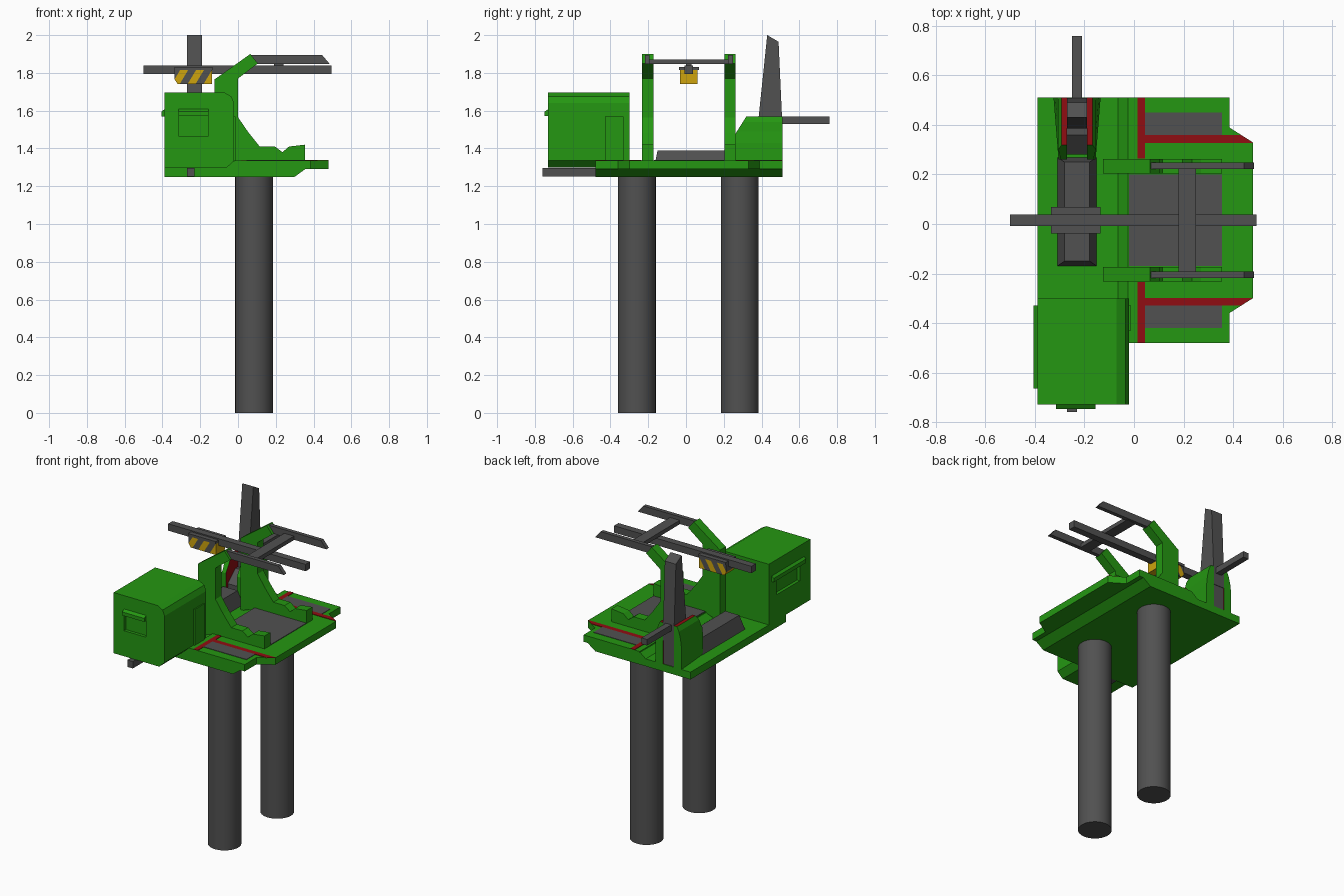
import bpy, bmesh, math
from mathutils import Vector

if "Cube" in bpy.data.objects:
    bpy.data.objects.remove(bpy.data.objects["Cube"])

CY = 0.015   # symmetry line of the deck


def mat(name, col):
    m = bpy.data.materials.new(name)
    m.diffuse_color = (*col, 1)
    m.use_nodes = True
    m.node_tree.nodes["Principled BSDF"].inputs["Base Color"].default_value = m.diffuse_color
    return m


GREEN = mat("green paint", (0.018, 0.31, 0.006))
GRAY = mat("dark gray metal", (0.082, 0.082, 0.082))
RED = mat("red stripe", (0.28, 0.004, 0.006))
YELLOW = mat("hazard yellow", (0.62, 0.37, 0.004))


def finish(bm, name, *mats):
    bmesh.ops.recalc_face_normals(bm, faces=bm.faces)
    me = bpy.data.meshes.new(name)
    bm.to_mesh(me)
    bm.free()
    ob = bpy.data.objects.new(name, me)
    bpy.context.collection.objects.link(ob)
    for m in mats:
        me.materials.append(m)
    return ob


def prism(pts, axis, a, b):
    """Extrude a 2D profile from a to b: axis y takes (x,z), z takes (x,y), x takes (y,z)."""
    place = {'x': lambda p, t: (t, p[0], p[1]),
             'y': lambda p, t: (p[0], t, p[1]),
             'z': lambda p, t: (p[0], p[1], t)}[axis]
    bm = bmesh.new()
    lo = [bm.verts.new(place(p, a)) for p in pts]
    hi = [bm.verts.new(place(p, b)) for p in pts]
    bm.faces.new(lo)
    bm.faces.new(hi)
    for i in range(len(pts)):
        j = (i + 1) % len(pts)
        bm.faces.new((lo[i], lo[j], hi[j], hi[i]))
    bmesh.ops.recalc_face_normals(bm, faces=bm.faces)
    return bm


def box(name, x0, x1, y0, y1, z0, z1, m):
    return finish(prism([(x0, y0), (x1, y0), (x1, y1), (x0, y1)], 'z', z0, z1), name, m)


def both(pts):
    """Mirror an xy outline across the symmetry line."""
    return [(x, 2 * CY - y) for x, y in pts]


# legs
for side, y in (("front", -0.26), ("back", 0.285)):
    n = 32
    ring = [(0.085 + 0.1 * math.cos(2 * math.pi * i / n), y + 0.1 * math.sin(2 * math.pi * i / n))
            for i in range(n)]
    leg = finish(prism(ring, 'z', 0, 1.27), side + "_leg", GRAY)
    for p in leg.data.polygons:
        p.use_smooth = abs(p.normal.z) < 0.5

# platform: low base with a sloped step, and the pointed upper deck
finish(prism([(-0.39, 1.25), (0.30, 1.25), (0.355, 1.29), (0.355, 1.33), (-0.025, 1.33),
              (-0.065, 1.298), (-0.39, 1.298)], 'y', -0.48, 0.51), "platform_base", GREEN)
half = [(-0.022, 0.51), (0.385, 0.51), (0.385, 0.39), (0.48, 0.33)]
finish(prism(half + both(half)[::-1], 'z', 1.29, 1.335), "platform_deck", GREEN)

# deck markings and panels
box("deck_center_panel", -0.02, 0.355, -0.17, 0.20, 1.334, 1.339, GRAY)
cross = [(0.015, 0.265), (0.045, 0.265), (0.045, 0.51), (0.015, 0.51)]
along = [(0.045, 0.328), (0.48, 0.328), (0.432, 0.36), (0.045, 0.36)]
panel = [(0.045, 0.36), (0.355, 0.36), (0.355, 0.45), (0.045, 0.45)]
for name, pts, m in (("red_cross_stripe", cross, RED), ("red_long_stripe", along, RED),
                     ("deck_side_panel", panel, GRAY)):
    finish(prism(pts, 'z', 1.334, 1.338), name + "_back", m)
    finish(prism(both(pts), 'z', 1.334, 1.338), name + "_front", m)

# cabin with two recessed windows
cabin = finish(prism([(-0.39, 1.298), (-0.06, 1.298), (-0.02, 1.335), (-0.02, 1.64),
                      (-0.035, 1.675), (-0.07, 1.695), (-0.39, 1.695)], 'y', -0.73, -0.30),
               "cabin", GREEN)
for name, dims in (("front_window_cutter", (-0.315, -0.155, -0.80, -0.71, 1.465, 1.575)),
                   ("side_window_cutter", (-0.45, -0.37, -0.62, -0.38, 1.465, 1.575))):
    c = box(name, *dims, GREEN)
    c.hide_render = True
    c.hide_viewport = True
    mod = cabin.modifiers.new(name, 'BOOLEAN')
    mod.operation = 'DIFFERENCE'
    mod.solver = 'EXACT'
    mod.object = c
finish(prism([(-0.72, 1.615), (-0.748, 1.595), (-0.748, 1.572), (-0.72, 1.572)],
             'x', -0.315, -0.155), "front_visor", GREEN)
finish(prism([(-0.38, 1.615), (-0.405, 1.595), (-0.405, 1.57), (-0.38, 1.57)],
             'y', -0.665, -0.33), "side_visor", GREEN)
box("cabin_door", -0.03, -0.012, -0.43, -0.33, 1.33, 1.57, GREEN)
box("cabin_lower_rod", -0.27, -0.23, -0.76, -0.47, 1.252, 1.297, GRAY)

# curved side arms carrying gray rails
arm = [(-0.125, 1.29), (-0.125, 1.765), (0.065, 1.90), (0.105, 1.85), (0.0, 1.77), (0.0, 1.565),
       (0.055, 1.485), (0.115, 1.41), (0.195, 1.41), (0.235, 1.38), (0.27, 1.41), (0.355, 1.42),
       (0.355, 1.33), (-0.02, 1.33)]
rail = [(0.06, 1.895), (0.445, 1.895), (0.485, 1.848), (0.10, 1.848)]
for side, s in (("front", -1), ("back", 1)):
    finish(prism(arm, 'y', CY + s * 0.188, CY + s * 0.248), side + "_arm", GREEN)
    finish(prism(rail, 'y', CY + s * 0.207, CY + s * 0.233), side + "_rail", GRAY)
box("rail_crossbar", 0.18, 0.25, CY - 0.22, CY + 0.22, 1.846, 1.872, GRAY)
box("crossbar_mount", 0.19, 0.24, CY - 0.015, CY + 0.015, 1.83, 1.85, GRAY)

# long central bar with hazard-striped block
box("long_bar", -0.5, 0.495, CY - 0.023, CY + 0.023, 1.795, 1.84, GRAY)
box("hazard_block_cap", -0.335, -0.135, CY - 0.053, CY + 0.053, 1.815, 1.832, GRAY)
bm = prism([(-0.335, 1.825), (-0.335, 1.765), (-0.32, 1.742), (-0.137, 1.742), (-0.137, 1.825)],
           'y', CY - 0.047, CY + 0.047)
SL = 0.6
for i in range(-2, 8):
    bmesh.ops.bisect_plane(bm, geom=bm.verts[:] + bm.edges[:] + bm.faces[:],
                           plane_co=(-0.35 + i * 0.042, 0, 1.742), plane_no=(1, 0, -SL))
for f in bm.faces:
    c = f.calc_center_median()
    k = math.floor((c.x - SL * (c.z - 1.742) + 0.35) / 0.042)
    f.material_index = k % 2
    if abs(f.normal.x) > 0.9 and c.x > -0.2:
        f.material_index = 0
finish(bm, "hazard_block", YELLOW, GRAY)

# low equipment trough on the left floor
bm = prism([(-0.31, -0.17), (-0.15, -0.17), (-0.15, 0.27), (-0.31, 0.27)], 'z', 1.295, 1.39)
for v in bm.verts:
    if v.co.z > 1.35:
        v.co.x = -0.23 + (v.co.x + 0.23) * 0.64
        v.co.y = 0.05 + (v.co.y - 0.05) * 0.91
finish(bm, "equipment_trough", GRAY)

# rear housing: two curved cheeks with red inner edges
for side, s in (("left", -1), ("right", 1)):
    prof = [(0.095, 1.295), (0.095, 1.43), (0.088, 1.49), (0.076, 1.54), (0.062, 1.57),
            (0.04, 1.57), (0.04, 1.295)]
    bm = prism([(-0.23 + s * x, z) for x, z in prof], 'y', 0.26, 0.51)
    # sloped nose
    r = bmesh.ops.bisect_plane(bm, geom=bm.verts[:] + bm.edges[:] + bm.faces[:],
                               plane_co=(0, 0.26, 1.475), plane_no=(0, -0.095, 0.06),
                               clear_outer=True)
    bmesh.ops.holes_fill(bm, edges=[e for e in bm.edges if e.is_boundary])
    for v in bm.verts:
        if v.co.y < 0.27:
            v.co.x -= s * 0.02 if abs(v.co.x + 0.23) > 0.06 else 0
    bm.normal_update()
    for f in bm.faces:
        c = f.calc_center_median()
        f.material_index = int((f.normal.z > 0.95 and c.z > 1.5) or f.normal.x * s < -0.9)
    finish(bm, side + "_housing_cheek", GREEN, RED)
finish(prism([(0.28, 1.295), (0.28, 1.40), (0.36, 1.47), (0.505, 1.47), (0.505, 1.295)],
             'x', -0.27, -0.19), "housing_core", GRAY)

# mast and rear rod
finish(prism([(0.385, 1.45), (0.385, 1.57), (0.43, 2.0), (0.49, 1.965), (0.508, 1.57),
              (0.508, 1.45)], 'x', -0.27, -0.19), "mast", GRAY)
box("rear_rod", -0.25, -0.21, 0.45, 0.76, 1.53, 1.57, GRAY)
